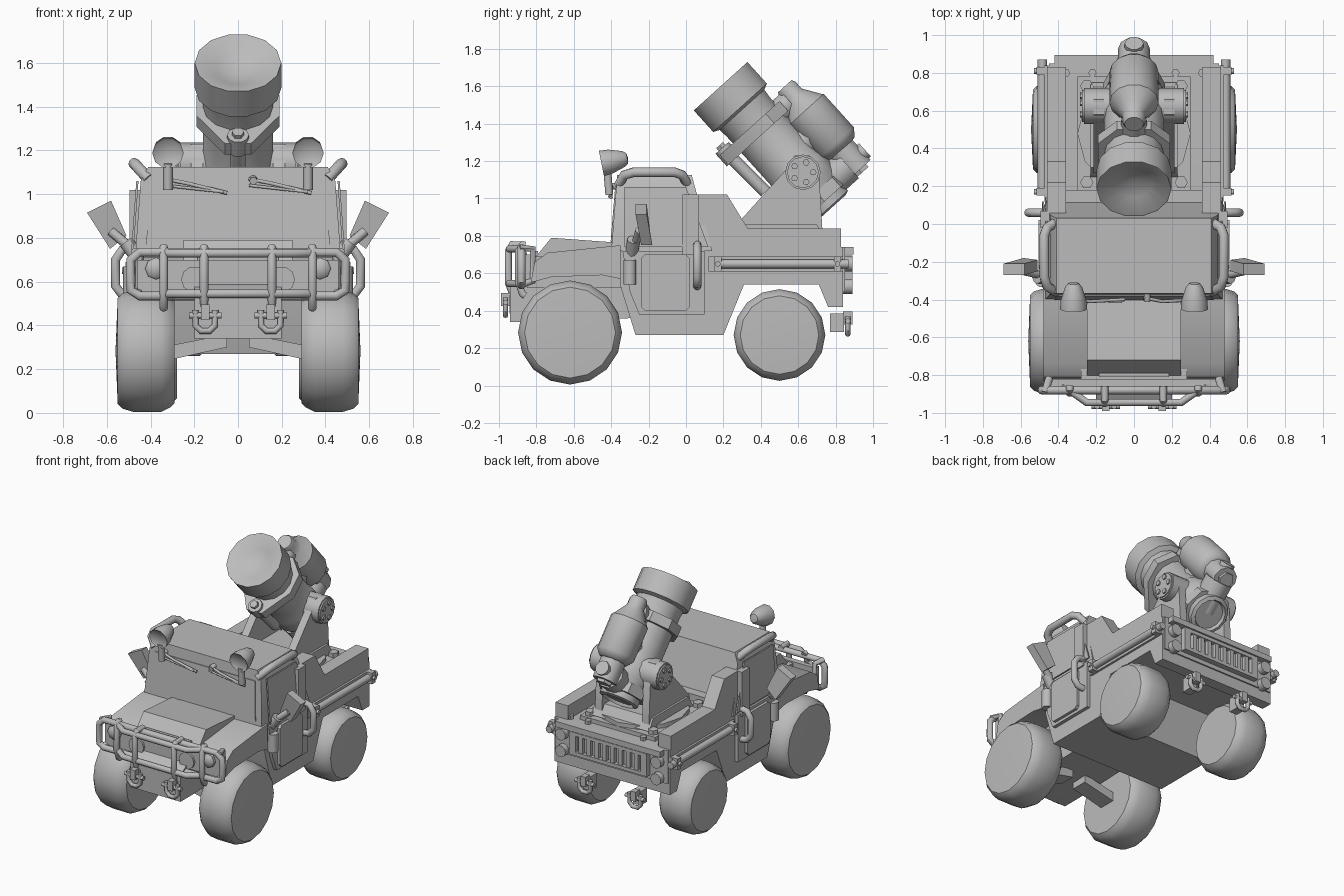
import bpy, bmesh, math
from mathutils import Vector

if "Cube" in bpy.data.objects:
    bpy.data.objects.remove(bpy.data.objects["Cube"], do_unlink=True)

grey = bpy.data.materials.new("plain_grey")
grey.use_nodes = True
grey.diffuse_color = (0.5, 0.5, 0.5, 1)
grey.node_tree.nodes["Principled BSDF"].inputs["Base Color"].default_value = (0.5, 0.5, 0.5, 1)
parts = []


def finish(name, mesh, mirror=False):
    mesh.materials.clear()
    mesh.materials.append(grey)
    ob = bpy.data.objects.new(name, mesh)
    bpy.context.collection.objects.link(ob)
    if mirror:
        ob.modifiers.new("mirror", "MIRROR").use_mirror_merge = False
    parts.append(ob)
    return ob


def from_bmesh(name, bm, mirror=False):
    bmesh.ops.recalc_face_normals(bm, faces=bm.faces)
    mesh = bpy.data.meshes.new(name)
    bm.to_mesh(mesh)
    bm.free()
    return finish(name, mesh, mirror)


def extrude(name, points, offset, mirror=False):
    """Extrude a flat outline of 3D points by an offset."""
    bm = bmesh.new()
    face = bm.faces.new([bm.verts.new(p) for p in points])
    new = bmesh.ops.extrude_face_region(bm, geom=[face], use_keep_orig=True)["geom"]
    bmesh.ops.translate(bm, vec=Vector(offset), verts=[v for v in new if isinstance(v, bmesh.types.BMVert)])
    return from_bmesh(name, bm, mirror)


def side(name, yz, x0, x1, mirror=False):
    return extrude(name, [(x0, y, z) for y, z in yz], (x1 - x0, 0, 0), mirror)


def box(name, x0, x1, y0, y1, z0, z1, mirror=False):
    return side(name, [(y0, z0), (y1, z0), (y1, z1), (y0, z1)], x0, x1, mirror)


def lathe(name, profile, origin, axis, n=16, mirror=False):
    """Spin (radius, distance) points around an axis."""
    bm = bmesh.new()
    rot = Vector(axis).to_track_quat("Z", "Y").to_matrix()
    rings = []
    for r, h in profile:
        if r == 0:
            rings.append([bm.verts.new(Vector(origin) + rot @ Vector((0, 0, h)))] * n)
        else:
            rings.append([bm.verts.new(Vector(origin) + rot @ Vector((
                r * math.cos(math.tau * i / n), r * math.sin(math.tau * i / n), h))) for i in range(n)])
    for a, b in zip(rings, rings[1:]):
        for i in range(n):
            j = (i + 1) % n
            bm.faces.new(list(dict.fromkeys([a[i], a[j], b[j], b[i]])))
    return from_bmesh(name, bm, mirror)


def rod(name, p, q, r, n=10, mirror=False):
    d = Vector(q) - Vector(p)
    return lathe(name, [(0, 0), (r, 0), (r, d.length), (0, d.length)], p, d, n, mirror)


def tube(name, points, r, mirror=False, closed=False):
    curve = bpy.data.curves.new(name, "CURVE")
    curve.dimensions, curve.bevel_depth, curve.bevel_resolution = "3D", r, 3
    curve.use_fill_caps = True
    line = curve.splines.new("POLY")
    line.points.add(len(points) - 1)
    for p, co in zip(line.points, points):
        p.co = (*co, 1)
    line.use_cyclic_u = closed
    temp = bpy.data.objects.new("temp", curve)
    mesh = bpy.data.meshes.new_from_object(temp)
    bpy.data.objects.remove(temp)
    return finish(name, mesh, mirror)


# Hull, bed and chassis
side("lower_hull", [(-.37, .72), (-.35, .53), (-.27, .27), (.2, .27), (.31, .54), (.71, .54),
                    (.76, .42), (.84, .42), (.84, .74), (.06, .74)], -.46, .46)
side("bed_wall", [(.05, .72), (.05, 1.02), (.22, 1.02), (.33, .84), (.83, .84), (.83, .72)], .36, .46, True)
box("door_pillar", .44, .495, -.02, .07, .7, 1.02, True)
box("bed_front_step", -.36, .36, .06, .18, .72, .82)
side("front_chassis", [(-.94, .53), (-.94, .34), (-.8, .34), (-.3, .36), (-.3, .6), (-.84, .6)], -.2, .2)
extrude("front_axle_arm", [(.05, -.68, .30), (.3, -.68, .245), (.3, -.68, .31), (.05, -.68, .36)], (0, .12, 0), True)

# Nose, fenders and hood
box("nose", -.28, .28, -.85, -.34, .52, .69)
side("fender", [(-.83, .55), (-.81, .66), (-.74, .71), (-.35, .75), (-.35, .57), (-.45, .59), (-.72, .58)], .25, .48, True)
side("raised_hood", [(-.81, .68), (-.72, .79), (-.38, .765), (-.36, .6), (-.8, .6)], -.25, .25)
box("hood_lip", -.185, .185, -.81, -.79, .65, .72)
box("hood_latch", .185, .215, -.40, -.37, .74, .8, True)
box("nose_plate", -.46, .46, -.86, -.82, .55, .7)
lathe("headlight", [(0, .05), (.035, .045), (.05, .03), (.05, 0), (0, 0)], (.375, -.85, .66), (0, -1, 0), 8, True)
rod("nose_lamp", (.2, -.85, .61), (.2, -.875, .61), .06, 10, True)

# Cabin with slanted sides and chamfered roof
section = [(.47, .72), (.445, 1.06), (.41, 1.125)]
cabin = extrude("cabin", [(x, -.4, z) for x, z in section] + [(-x, -.4, z) for x, z in section[::-1]], (0, .54, 0))
for v in cabin.data.vertices:
    if v.co.z > .8:
        v.co.y += (v.co.z - .72) * (.08 if v.co.y < 0 else -.27)
extrude("windshield", [(-.42, -.403, .77), (.42, -.403, .77), (.4, -.38, 1.05), (-.4, -.38, 1.05)], (0, .006, 0))
side("door", [(-.34, .72), (-.3, .5), (-.25, .38), (.1, .38), (.1, .72)], .45, .485, True)
side("door_panel", [(-.24, .42), (-.22, .4), (.0, .4), (.02, .42), (.02, .68), (.0, .7), (-.22, .7), (-.24, .68)], .48, .505, True)
extrude("door_window_frame", [(.478, -.33, .74), (.478, .12, .74), (.455, .0, 1.06), (.455, -.33, 1.06)], (.01, 0, 0), True)
rod("door_hinge", (.49, -.3, .54), (.49, -.3, .67), .035, 10, True)

# Handles, wipers, mirrors and roof lamps
tube("door_handle", [(.47, .06, .53), (.53, .06, .54), (.56, .06, .58), (.56, .06, .70), (.53, .06, .745), (.47, .06, .755)], .022, True)
tube("roof_handle", [(.41, -.36, 1.07), (.46, -.33, 1.125), (.475, -.28, 1.14), (.475, -.06, 1.14),
                     (.46, -.02, 1.125), (.41, .01, 1.07)], .026, True)
for x in (-.335, .05):
    tube("wiper", [(x, -.39, 1.07), (x + .1, -.41, 1.05), (x + .285, -.40, 1.005)], .009)
    rod("wiper_pivot", (x + .02, -.36, 1.07), (x + .02, -.41, 1.06), .018)
    tube("wiper_blade", [(x, -.40, 1.04), (x + .27, -.41, 1.01)], .007)
extrude("mirror", [(.69, -.27, .915), (.58, -.27, .97), (.51, -.25, .81), (.585, -.24, .75)], (0, .06, 0), True)
rod("mirror_stalk", (.45, -.28, .72), (.58, -.25, .83), .022, 10, True)
rod("mirror_foot", (.45, -.29, .70), (.51, -.28, .78), .035, 10, True)
lathe("roof_lamp", [(0, .015), (.06, .01), (.072, 0), (.068, .05), (.045, .12), (.03, .14), (0, .145)],
      (.32, -.452, 1.188), (0, 1, .2), 10, True)
rod("roof_lamp_foot", (.32, -.41, 1.02), (.32, -.42, 1.14), .022, 10, True)

# Bull bar
half = [(.49, .6), (.49, .70), (.45, .735)]
ring = half + [(-x, z) for x, z in half[::-1]] + [(-.49, .56), (-.45, .535), (.45, .535), (.49, .56)]
tube("bull_bar_frame", [(x, -.88, z) for x, z in ring], .022, closed=True)
for z in (.545, .73):
    tube("bull_bar_cross", [(-.34, -.88, z), (-.25, -.945, z), (.25, -.945, z), (.34, -.88, z)], .02)
for x, y in ((.155, -.95), (.34, -.895)):
    tube("bull_bar_upright", [(x, -.86, .75), (x, y + .02, .755), (x, y, .72), (x, y, .55),
                              (x, y + .02, .49), (x, -.86, .48)], .02, True)
tube("bull_bar_return", [(.47, -.89, .735), (.45, -.82, .73), (.45, -.82, .56), (.46, -.88, .54)], .02, True)

# Tow hooks at both ends
for end, x, y, z, s in (("front", .15, -.965, .445, -1), ("rear", .2, .865, .345, 1)):
    box(end + "_hook_bracket", x - .03, x + .03, y - s * .095, y - s * .02, z - .06, z + .04, True)
    box(end + "_hook_lug", x - .02, x + .02, y - .025, y + .025, z - .02, z + .05, True)
    rod(end + "_hook_pin", (x - .075, y, z), (x + .075, y, z), .014, 10, True)
    tube(end + "_hook_shackle", [(x - .045, y, z + .025), (x - .045, y, z - .045), (x - .02, y, z - .07),
                                 (x + .02, y, z - .07), (x + .045, y, z - .045), (x + .045, y, z + .025)], .015, True)

# Tail grille, lamps and bolts
box("tail_panel", -.45, .45, .83, .85, .5, .74)
box("tail_top_edge", -.42, .42, .83, .895, .7, .74)
box("grille_back", -.3, .3, .84, .86, .54, .69)
for z in (.53, .67):
    box("grille_rail", -.31, .31, .85, .89, z, z + .025)
box("grille_side", .26, .31, .85, .89, .53, .695, True)
for i in range(8):
    box("grille_bar", -.235 + i * .063, -.205 + i * .063, .85, .885, .54, .68)
for z in (.65, .53):
    rod("tail_lamp", (.38, .84, z), (.38, .89, z), .042, 10, True)
for x in (.22, .36):
    rod("tail_bolt", (x, .80, .74), (x, .80, .765), .022, 6, True)

# Side storage tubes
rod("side_tube", (.485, .15, .65), (.485, .87, .65), .025, 10, True)
box("side_rail", .45, .475, .12, .84, .61, .69, True)
for y in (.15, .79):
    box("side_tube_clamp", .45, .515, y, y + .04, .61, .69, True)
    rod("side_tube_bolt", (.5, y + .02, .65), (.53, y + .02, .65), .015, 10, True)

# Wheels: radius, centre, inner and outer face
for name, y, z, r, x0, x1 in (("front_wheel", -.62, .283, .278, .29, .56), ("rear_wheel", .5, .27, .245, .28, .545)):
    lathe(name, [(0, x0), (r - .04, x0), (r - .02, x0 + .02), (r, x0 + .06), (r, x1 - .08), (r - .015, x1 - .03),
                 (r - .035, x1 - .01), (0, x1)], (0, y, z), (1, 0, 0), 16, True)

# Launcher: a = distance back from the muzzle, p = height off the bore axis
AX = Vector((0, .67, -.742))
UP = Vector((0, .742, .67))


def at(a, p, x=0):
    return Vector((x, .185, 1.60)) + AX * a + UP * p


lathe("mortar_barrel", [(0, .07), (.1, .045), (.19, 0), (.198, 0), (.198, .155), (.165, .17), (.16, .22), (.16, .6),
                        (.17, .62), (.17, .72), (.15, .76), (.15, .80), (.135, .81), (.135, .87), (.11, .88), (.10, .86), (0, .86)],
      at(0, 0), AX, 14)
rod("breech_band", at(.76, 0), at(.83, 0), .165, 8)
lathe("recoil_canister", [(0, 0), (.05, 0), (.06, .02), (.06, .07), (.08, .10), (.12, .16), (.13, .17), (.13, .41),
                          (.10, .45), (.07, .46), (0, .46)], at(.23, .255), AX, 14)
rod("canister_neck", at(.31, .05), at(.31, .22), .07)
rod("canister_saddle", at(.52, .1), at(.52, .2), .09)
rod("valve_arm", at(.77, .0), at(.77, .22), .095)
rod("valve", at(.68, .25), at(.83, .25), .085)
rod("valve_cap", at(.77, .24), at(.77, .345), .05)
rod("valve_nut", at(.82, .25), at(.85, .25), .055, 6)
rod("lower_piston", at(.28, -.215), at(.58, -.2), .035)
rod("piston_head", at(.25, -.215), at(.34, -.215), .05)
rod("piston_bolt", at(.23, -.215), at(.27, -.215), .028, 6)
outline = [(.19, .08), (.19, -.06), (.06, -.25), (-.06, -.25), (-.19, -.06), (-.19, .08), (-.09, .18), (.09, .18)]
extrude("piston_collar", [at(.27, p, x) for x, p in outline], AX * .07)

# Cradle, trunnions and turntable
side("cradle_plate", [(.27, .82), (.27, .86), (.54, 1.16), (.58, 1.23), (.66, 1.23), (.71, 1.16), (.73, .82)], .16, .215, True)
rod("trunnion", (.12, .625, 1.14), (.265, .625, 1.14), .095, 12, True)
rod("trunnion_hub", (.26, .625, 1.14), (.275, .625, 1.14), .085, 12, True)
for i in range(5):
    a = math.tau * i / 5
    y, z = .625 + .055 * math.cos(a), 1.14 + .055 * math.sin(a)
    rod("trunnion_bolt", (.27, y, z), (.285, y, z), .018, 6, True)
rod("turntable", (0, .48, .73), (0, .48, .80), .3, 12)
box("turntable_plate", -.3, .3, .18, .78, .73, .77)
side("cradle_base", [(.25, .78), (.75, .78), (.7, .86), (.3, .86)], -.23, .23)
for y in (.22, .73):
    rod("turntable_bolt", (.25, y, .76), (.25, y, .80), .035, 6, True)

# Smooth the round parts and keep hard edges
bpy.ops.object.select_all(action="DESELECT")
for ob in parts:
    ob.select_set(True)
bpy.context.view_layer.objects.active = parts[0]
bpy.ops.object.shade_smooth_by_angle(angle=math.radians(40))
